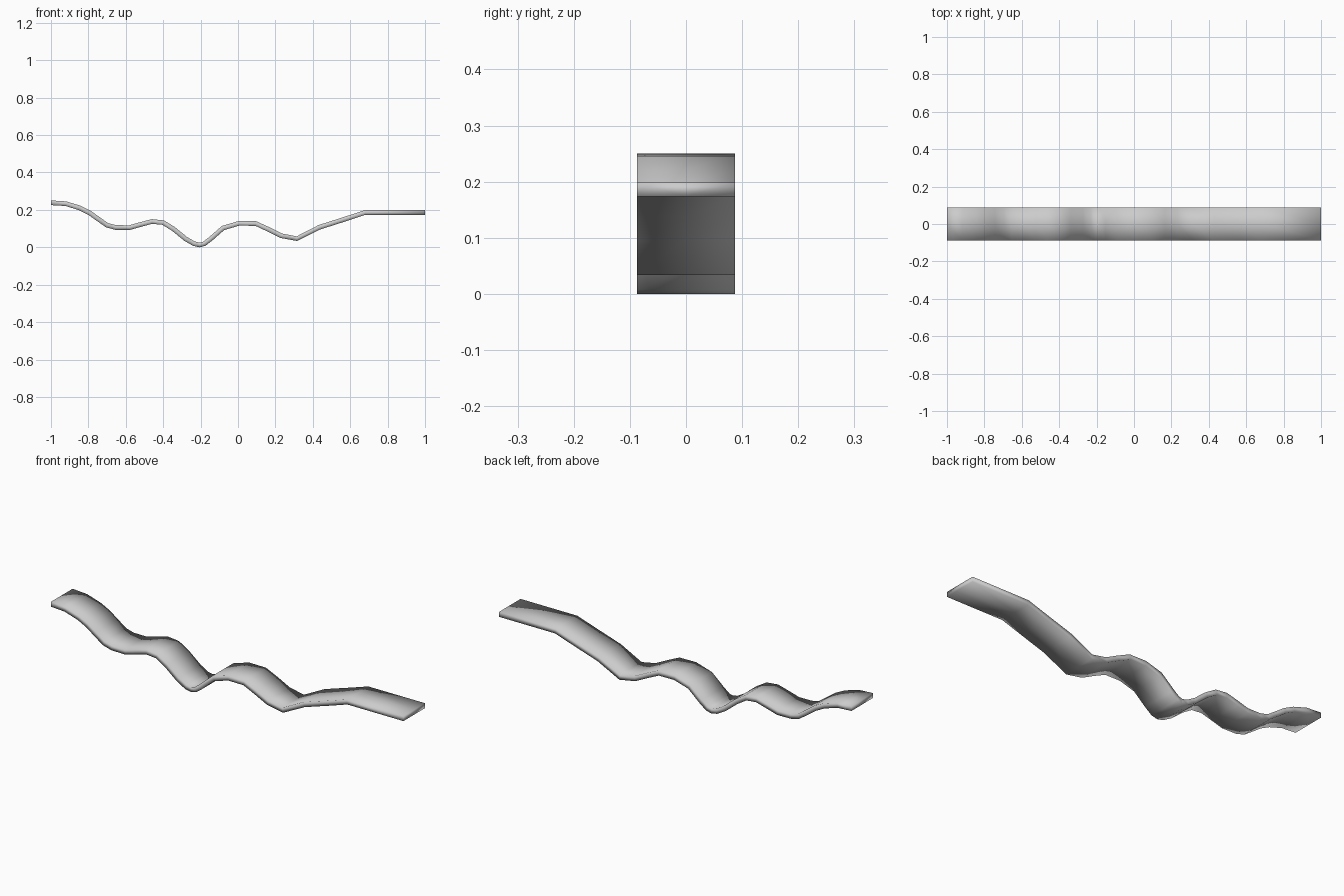
import bpy, bmesh
from mathutils import Vector

if "Cube" in bpy.data.objects:
    bpy.data.objects.remove(bpy.data.objects["Cube"])

# centre line of the wavy strip (x, z)
path = [(-1, .238), (-.92, .233), (-.845, .21), (-.795, .185), (-.75, .153), (-.70, .118),
        (-.655, .106), (-.58, .105), (-.52, .122), (-.46, .138), (-.40, .132), (-.345, .098),
        (-.28, .045), (-.235, .019), (-.205, .0125), (-.18, .019), (-.145, .046), (-.08, .103),
        (.005, .128), (.095, .127), (.16, .097), (.23, .062), (.315, .046), (.435, .107),
        (.57, .150), (.68, .186), (1, .186)]
HALF_W, HALF_T = .0875, .0125
pts = [Vector(p) for p in path]


def normal(i):
    """Mitred normal at a path point; ends are cut upright."""
    if i in (0, len(pts) - 1):
        return Vector((0, 1))
    a = (pts[i] - pts[i - 1]).normalized()
    b = (pts[i + 1] - pts[i]).normalized()
    t = (a + b).normalized()
    return Vector((-t.y, t.x))


# rectangular cross-section swept along the path
bm = bmesh.new()
section = [(-1, -1), (0, -1), (1, -1), (1, 1), (0, 1), (-1, 1)]
rings = []
for i, p in enumerate(pts):
    n = normal(i) * HALF_T
    rings.append([bm.verts.new((p.x + n.x * t, HALF_W * y, p.y + n.y * t)) for y, t in section])
for a, b in zip(rings, rings[1:]):
    for k in range(6):
        m = (k + 1) % 6
        bm.faces.new((a[k], a[m], b[m], b[k]))
bm.faces.new(rings[0])
bm.faces.new(rings[-1])
bmesh.ops.recalc_face_normals(bm, faces=bm.faces)
low = min(v.co.z for v in bm.verts)
bmesh.ops.translate(bm, vec=(0, 0, -low), verts=bm.verts)
for f in bm.faces:
    f.smooth = True

mesh = bpy.data.meshes.new("wavy_strip")
bm.to_mesh(mesh)
bm.free()
strip = bpy.data.objects.new("wavy_strip", mesh)
bpy.context.collection.objects.link(strip)
